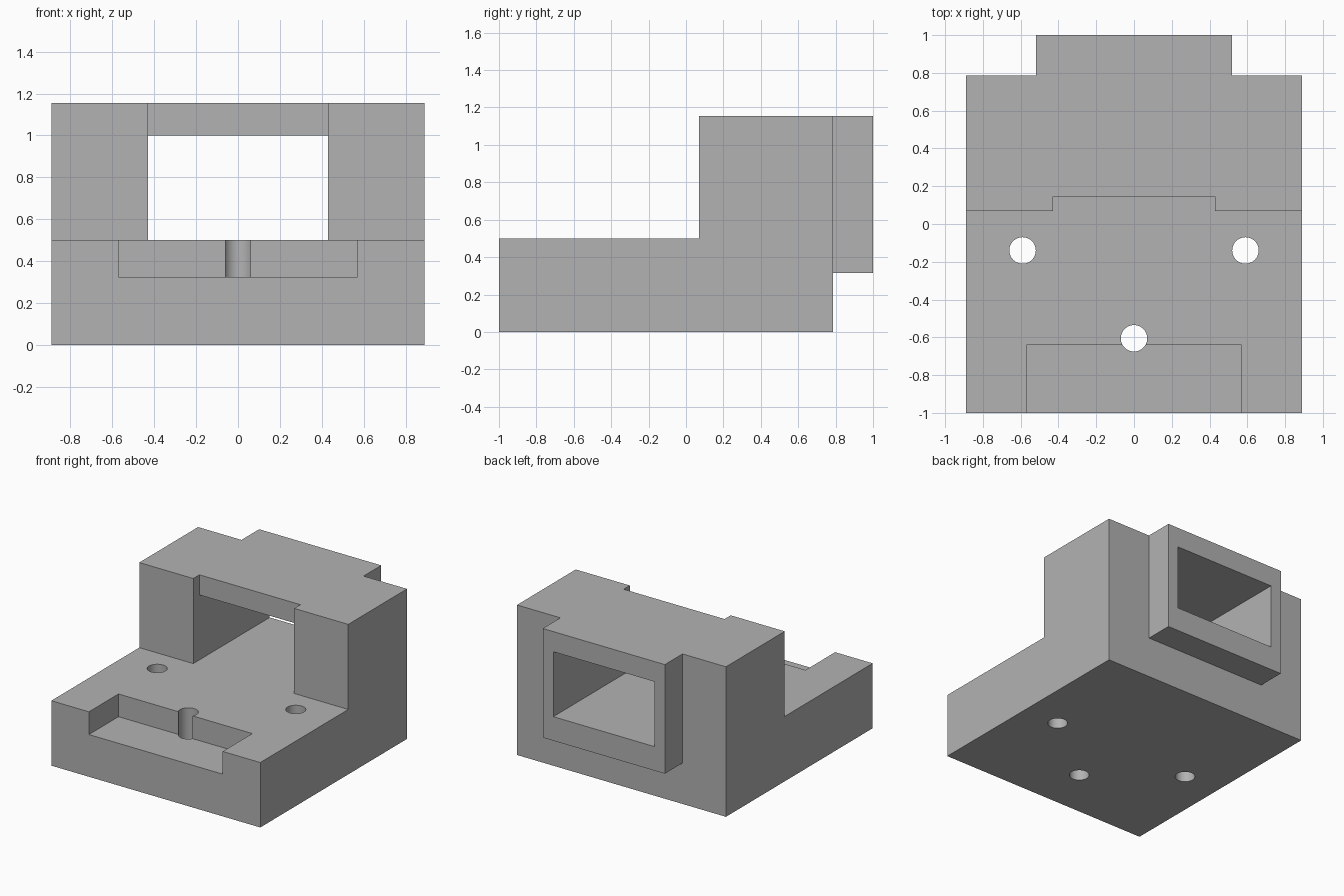
import bpy
import bmesh

default = bpy.data.objects.get("Cube")
if default:
    bpy.data.objects.remove(default, do_unlink=True)

grey = bpy.data.materials.new("plain_grey")
grey.use_nodes = True
GREY = (0.448, 0.448, 0.448, 1.0)
grey.diffuse_color = GREY
grey.node_tree.nodes["Principled BSDF"].inputs["Base Color"].default_value = GREY


def make_object(name, bm):
    bmesh.ops.recalc_face_normals(bm, faces=bm.faces)
    mesh = bpy.data.meshes.new(name)
    bm.to_mesh(mesh)
    bm.free()
    mesh.materials.append(grey)
    obj = bpy.data.objects.new(name, mesh)
    bpy.context.collection.objects.link(obj)
    return obj


def block(name, half_x, y, z):
    """Box centred on x = 0, between the given y and z limits."""
    bm = bmesh.new()
    bmesh.ops.create_cube(bm, size=1)
    for v in bm.verts:
        v.co = (half_x * (1 if v.co.x > 0 else -1), y[v.co.y > 0], z[v.co.z > 0])
    return make_object(name, bm)


def side_profile(name, half_x, points):
    """Side outline of (y, z) points, extruded across the width."""
    bm = bmesh.new()
    face = bm.faces.new([bm.verts.new((-half_x, y, z)) for y, z in points])
    new = bmesh.ops.extrude_face_region(bm, geom=[face])["geom"]
    verts = [g for g in new if isinstance(g, bmesh.types.BMVert)]
    bmesh.ops.translate(bm, verts=verts, vec=(2 * half_x, 0, 0))
    return make_object(name, bm)


def combine(target, tool, operation):
    """Apply a boolean and discard its tool."""
    tool.hide_render = True
    mod = target.modifiers.new(tool.name, "BOOLEAN")
    mod.operation, mod.solver, mod.object = operation, "EXACT", tool
    bpy.context.view_layer.objects.active = target
    bpy.ops.object.modifier_apply(modifier=mod.name)
    bpy.data.objects.remove(tool, do_unlink=True)


# Overall levels
DECK, TOP, BACK = 0.5, 1.155, 0.785

# Stepped body with a raised rear housing
body = side_profile("mount_body", 0.89, [
    (-1, 0), (BACK, 0), (BACK, TOP), (0.07, TOP), (0.07, DECK), (-1, DECK)])

# Rear collar around the opening
combine(body, block("rear_collar", 0.52, (0.7, 1), (0.315, TOP)), "UNION")

# Tunnel with a set-back lintel, cut as one stepped profile
tunnel = side_profile("tunnel_cutter", 0.43, [
    (0, DECK), (1.1, DECK), (1.1, 1), (0.145, 1), (0.145, 1.3), (0, 1.3)])
combine(body, tunnel, "DIFFERENCE")

# Front pocket
combine(body, block("pocket_cutter", 0.57, (-1.1, -0.64), (0.325, 0.7)), "DIFFERENCE")

# Three bolt holes
for x, y in [(-0.59, -0.14), (0.59, -0.14), (0, -0.605)]:
    bm = bmesh.new()
    bmesh.ops.create_cone(bm, cap_ends=True, segments=48, radius1=0.07, radius2=0.07, depth=2)
    bmesh.ops.translate(bm, verts=bm.verts, vec=(x, y, 0))
    combine(body, make_object("bolt_hole_cutter", bm), "DIFFERENCE")

# Smooth hole walls, crisp edges elsewhere
body.select_set(True)
bpy.context.view_layer.objects.active = body
bpy.ops.object.shade_smooth_by_angle(angle=0.5)
